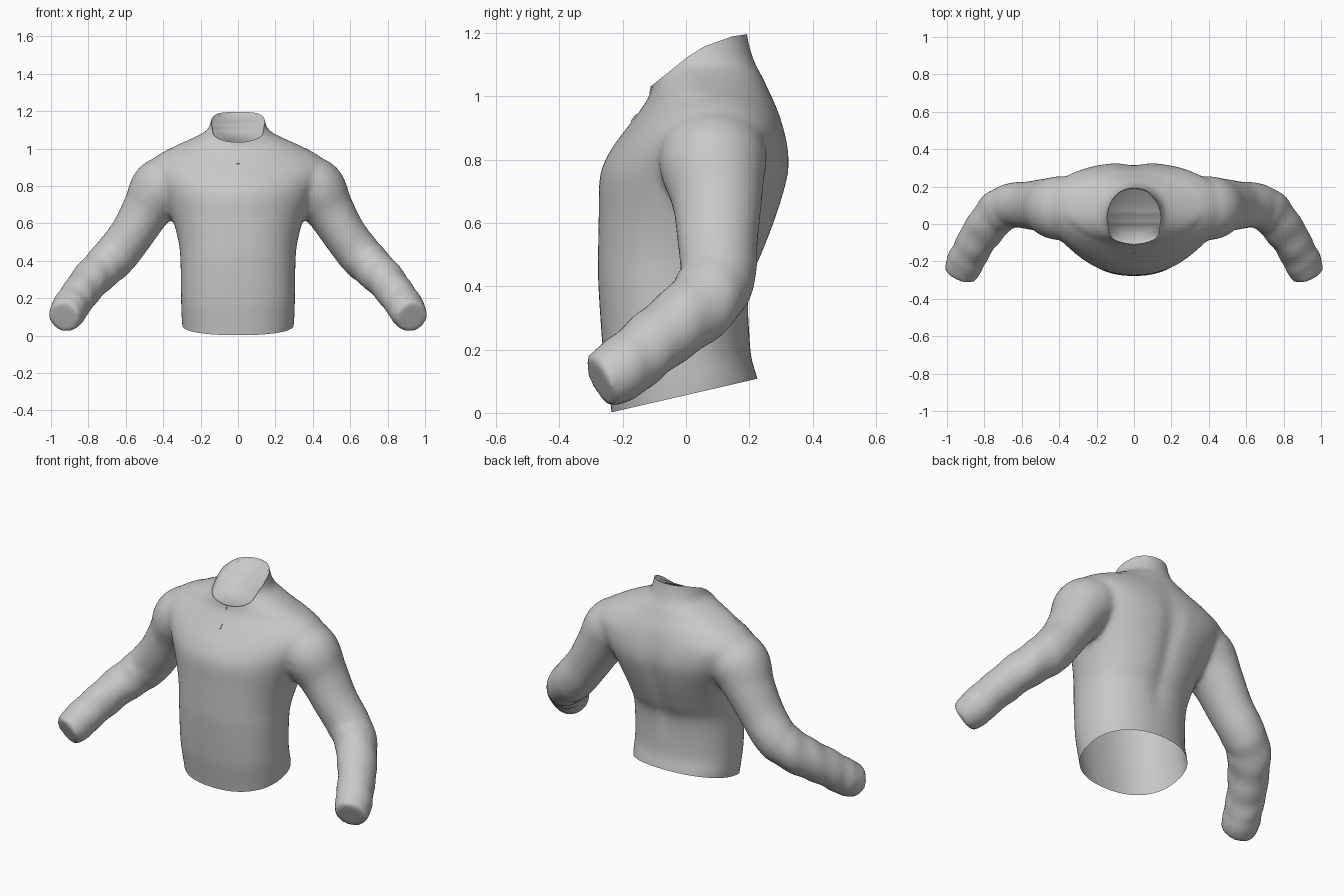
import bpy, bmesh, math
from mathutils import Vector

if "Cube" in bpy.data.objects:
    bpy.data.objects.remove(bpy.data.objects["Cube"])

fabric = bpy.data.materials.new("grey fabric")
fabric.diffuse_color = (0.58, 0.58, 0.58, 1)
fabric.use_nodes = True
fabric.node_tree.nodes["Principled BSDF"].inputs["Base Color"].default_value = fabric.diffuse_color
SEG = 48


def spline(keys, steps):
    """Catmull-Rom interpolation of tuples."""
    out = []
    for i in range(len(keys) - 1):
        a, b, c, d = (keys[max(i - 1, 0)], keys[i], keys[i + 1],
                      keys[min(i + 2, len(keys) - 1)])
        for k in range(steps):
            t = k / steps
            out.append([0.5 * (2 * q + (r - p) * t + (2 * p - 5 * q + 4 * r - s) * t * t
                               + (3 * q - p - 3 * r + s) * t ** 3)
                        for p, q, r, s in zip(a, b, c, d)])
    return out + [list(keys[-1])]


def loft(bm, rings):
    """Closed tube through rings of points."""
    loops = [[bm.verts.new(p) for p in ring] for ring in rings]
    for a, b in zip(loops, loops[1:]):
        for i in range(SEG):
            j = (i + 1) % SEG
            bm.faces.new((a[i], a[j], b[j], b[i]))
    bm.faces.new(loops[0])
    bm.faces.new(loops[-1])


def power(v, e):
    return math.copysign(abs(v) ** e, v)


# torso: height, half width, front y, back y, front squareness, back squareness
torso = [(-.12, .29, -.225, .24, 2.3, 2.2), (0, .294, -.235, .238, 2.3, 2.2),
         (.1, .302, -.25, .228, 2.3, 2.2), (.2, .305, -.263, .203, 2.3, 2.2),
         (.4, .308, -.277, .205, 2.25, 2.3), (.5, .318, -.278, .245, 2.2, 2.3),
         (.62, .35, -.276, .29, 2.1, 2.4), (.75, .405, -.272, .325, 1.95, 2.6),
         (.83, .455, -.238, .325, 1.85, 2.6), (.9, .485, -.187, .31, 1.8, 2.5),
         (.96, .435, -.142, .29, 1.8, 2.2), (1.01, .345, -.112, .265, 1.75, 2.1),
         (1.06, .235, -.106, .242, 1.7, 2.1), (1.1, .165, -.106, .22, 1.7, 2.1),
         (1.15, .145, -.104, .203, 1.7, 2.1), (1.2, .135, -.102, .193, 1.7, 2.1),
         (1.3, .135, -.102, .193, 1.7, 2.1)]
rings = []
for z, w, front, back, sf, sb in spline(torso, 4):
    mid, ring = .05 if z > 1 else (front + back) / 2, []
    for i in range(SEG):
        a = math.tau * i / SEG
        c, s = math.cos(a), math.sin(a)
        e = 2 / (sf if s < 0 else sb)
        x, y = w * power(c, e), mid + (back - mid if s > 0 else mid - front) * power(s, e)
        if s > 0 and .25 < z < 1:  # spine groove
            y -= .02 * math.exp(-(x / .05) ** 2) * math.sin(math.pi * (z - .25) / .75)
        ring.append((x, y, z))
    rings.append(ring)
bm = bmesh.new()
loft(bm, rings)

# sleeves: centre, then in-plane and depth radii
sleeve = [(.30, .09, .87, .12, .16), (.41, .085, .79, .16, .17), (.49, .098, .67, .132, .143),
          (.57, .10, .54, .118, .127), (.65, .10, .435, .118, .12), (.73, .06, .355, .11, .118),
          (.81, -.04, .27, .102, .11), (.87, -.14, .19, .098, .103),
          (.907, -.215, .13, .098, .102), (.93, -.275, .1, .085, .09)]
path = spline(sleeve, 6)
for side in (1, -1):
    rings = []
    for k, (x, y, z, ru, rv) in enumerate(path):
        p, q = path[max(k - 1, 0)], path[min(k + 1, len(path) - 1)]
        t = (Vector(q[:3]) - Vector(p[:3])).normalized()
        u = t.cross(Vector((0, 1, 0))).normalized()
        v = t.cross(u)
        ring = []
        for i in range(SEG):
            a = math.tau * i / SEG
            f = 1
            if 24 < k < 48:  # slanting forearm wrinkles
                f += .025 * math.sin(k * 1.1 + 2.5 * math.sin(a + 1)) + .015 * math.sin(k * .6 + 3 * a)
            pt = Vector((x, y, z)) + u * ru * f * math.cos(a) + v * rv * f * math.sin(a)
            ring.append((side * pt.x, pt.y, pt.z))
        rings.append(ring)
    loft(bm, rings)
bmesh.ops.recalc_face_normals(bm, faces=bm.faces)
mesh = bpy.data.meshes.new("jacket")
bm.to_mesh(mesh)
bm.free()
jacket = bpy.data.objects.new("jacket", mesh)
bpy.context.collection.objects.link(jacket)

# fuse torso and sleeves into one soft skin
m = jacket.modifiers.new("fuse", 'REMESH')
m.mode, m.voxel_size = 'VOXEL', .014
m = jacket.modifiers.new("soften", 'SMOOTH')
m.factor, m.iterations = .5, 10
skin = bpy.data.meshes.new_from_object(
    jacket.evaluated_get(bpy.context.evaluated_depsgraph_get()))
jacket.modifiers.clear()
jacket.data = skin

# trim the open hem and the sloping collar
bm = bmesh.new()
bm.from_mesh(skin)
for co, no in (((0, -.235, .002), (0, .23, -1)),
               ((0, -.1, 1.04), (0, -.8, 1)),
               ((0, -.01, 1.115), (0, -.62, 1)),
               ((0, .06, 1.158), (0, -.36, 1)),
               ((0, .14, 1.188), (0, -.15, 1))):
    bmesh.ops.bisect_plane(bm, geom=bm.verts[:] + bm.edges[:] + bm.faces[:],
                           plane_co=co, plane_no=no, clear_outer=True)

# collar lip turned inwards, closed by a shallow lining
neck = [e for e in bm.edges if e.is_boundary and e.verts[0].co.z > .5]
lip = bmesh.ops.extrude_edge_only(bm, edges=neck)["geom"]
for v in [g for g in lip if isinstance(g, bmesh.types.BMVert)]:
    v.co = (v.co.x * .93, .05 + (v.co.y - .05) * .93, v.co.z - .02)
inner = [g for g in lip if isinstance(g, bmesh.types.BMEdge) and g.is_boundary]
cap = bmesh.ops.triangle_fill(bm, edges=inner, use_beauty=True, normal=(0, -.5, 1))["geom"]
bmesh.ops.recalc_face_normals(bm, faces=bm.faces)
for f in bm.faces:
    f.smooth = True
for e in neck:
    e.smooth = False
bm.to_mesh(skin)
bm.free()
skin.materials.clear()
skin.materials.append(fabric)
for f in skin.polygons:
    f.material_index = 0

# zip pull on the chest, and zip end at the collar
for name, z, size in (("zip_pull", .93, (.014, .008, .03)), ("zip_end", 1.02, (.01, .008, .025))):
    hit, loc, nor, _ = jacket.ray_cast(Vector((0, -1, z)), Vector((0, 1, 0)))
    bpy.ops.mesh.primitive_cube_add(size=1, location=loc if hit else (0, -.15, z))
    o = bpy.context.object
    o.name, o.scale = name, size
    o.rotation_euler.x = -math.atan2(nor.z, -nor.y)
    o.data.materials.append(fabric)
